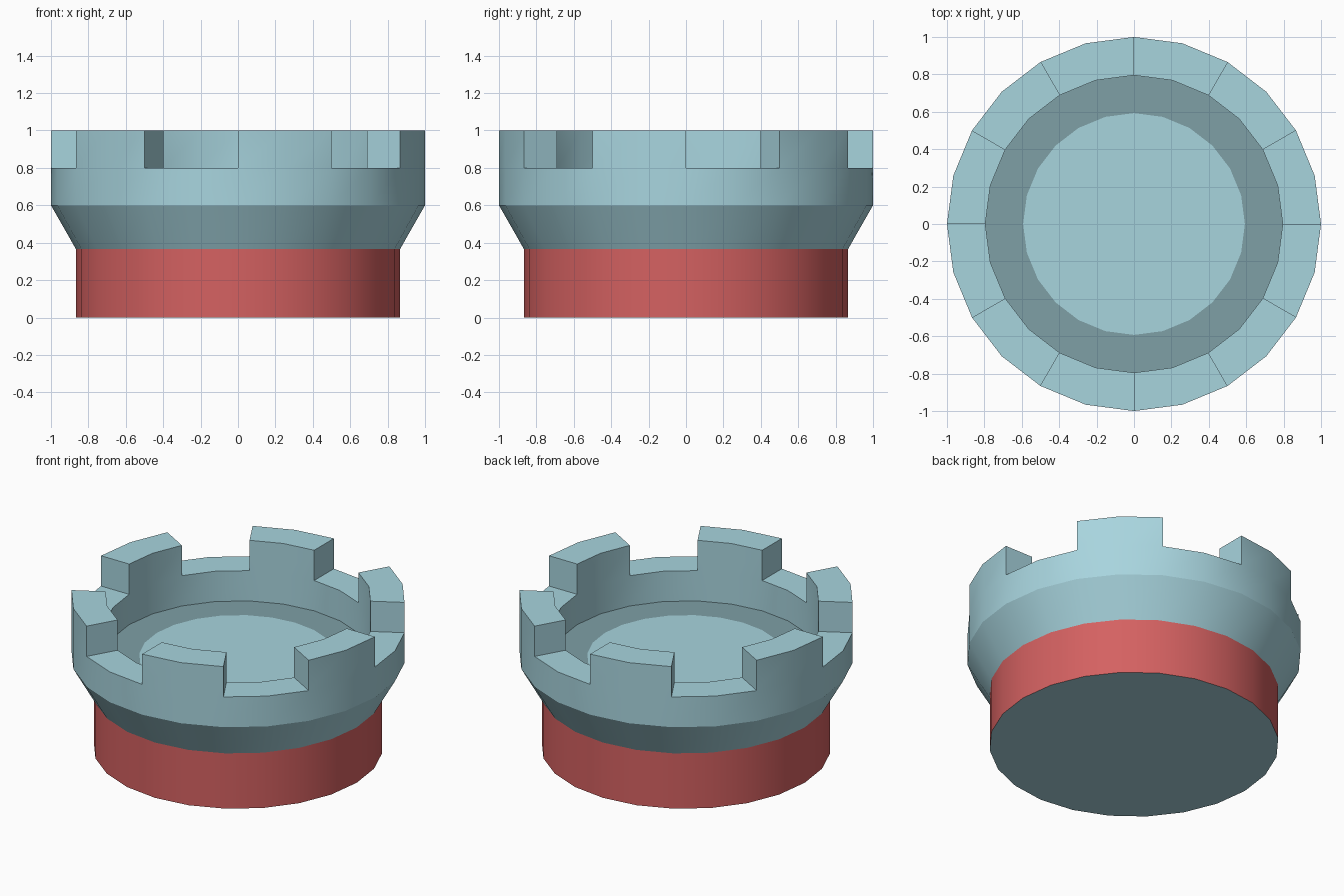
import bpy, bmesh
from math import cos, sin, pi

if "Cube" in bpy.data.objects:
    bpy.data.objects.remove(bpy.data.objects["Cube"])

SIDES = 24


def material(name, rgb):
    mat = bpy.data.materials.new(name)
    mat.diffuse_color = (*rgb, 1)
    mat.use_nodes = True
    mat.node_tree.nodes["Principled BSDF"].inputs["Base Color"].default_value = mat.diffuse_color
    return mat


TEAL = material("teal", (0.39, 0.66, 0.73))
DARK_TEAL = material("dark_teal", (0.21, 0.35, 0.38))
RED = material("red", (0.66, 0.12, 0.12))


def lathe(name, profile, mat, notch_z=None, raise_by=0.0):
    """Revolve (radius, z) points; optionally raise alternate pairs of rim faces."""
    bm = bmesh.new()
    rings = []
    for r, z in profile:
        rings.append([bm.verts.new((r * cos(2 * pi * i / SIDES),
                                    r * sin(2 * pi * i / SIDES), z))
                      for i in range(SIDES)])
    rim = []
    for a, b in zip(rings, rings[1:]):
        for i in range(SIDES):
            j = (i + 1) % SIDES
            f = bm.faces.new((a[i], a[j], b[j], b[i]))
            on_rim = notch_z is not None and all(abs(v.co.z - notch_z) < 1e-5 for v in f.verts)
            if on_rim and (i // 2) % 2 == 1:
                rim.append(f)
    if rim:
        geo = bmesh.ops.extrude_face_region(bm, geom=rim)["geom"]
        moved = [g for g in geo if isinstance(g, bmesh.types.BMVert)]
        bmesh.ops.translate(bm, verts=moved, vec=(0, 0, raise_by))
        # remove the covered rim faces so that the shell stays clean
        old = [f for f in rim if f.is_valid]
        if old:
            bmesh.ops.delete(bm, geom=old, context='FACES_ONLY')
    bmesh.ops.remove_doubles(bm, verts=bm.verts, dist=1e-5)
    mesh = bpy.data.meshes.new(name)
    bm.to_mesh(mesh)
    bm.free()
    mesh.materials.append(mat)
    obj = bpy.data.objects.new(name, mesh)
    bpy.context.collection.objects.link(obj)
    bpy.ops.object.select_all(action='DESELECT')
    obj.select_set(True)
    bpy.context.view_layer.objects.active = obj
    bpy.ops.object.shade_smooth_by_angle(angle=pi / 7)
    return obj


# Underside and red band around the foot
lathe("base_plate", [(0, 0), (0.866, 0)], TEAL)
lathe("base_band", [(0.866, 0), (0.866, 0.365)], RED)

# Flared parapet wall with six raised battlements
lathe("battlement_wall",
      [(0.866, 0.365), (1, 0.6), (1, 0.8), (0.795, 0.8), (0.795, 0.6)],
      TEAL, notch_z=0.8, raise_by=0.2)

# Floor inside the wall: dark border and lighter centre
lathe("floor_border", [(0.795, 0.6), (0.593, 0.6)], DARK_TEAL)
lathe("floor_centre", [(0.593, 0.6), (0, 0.6)], TEAL)
